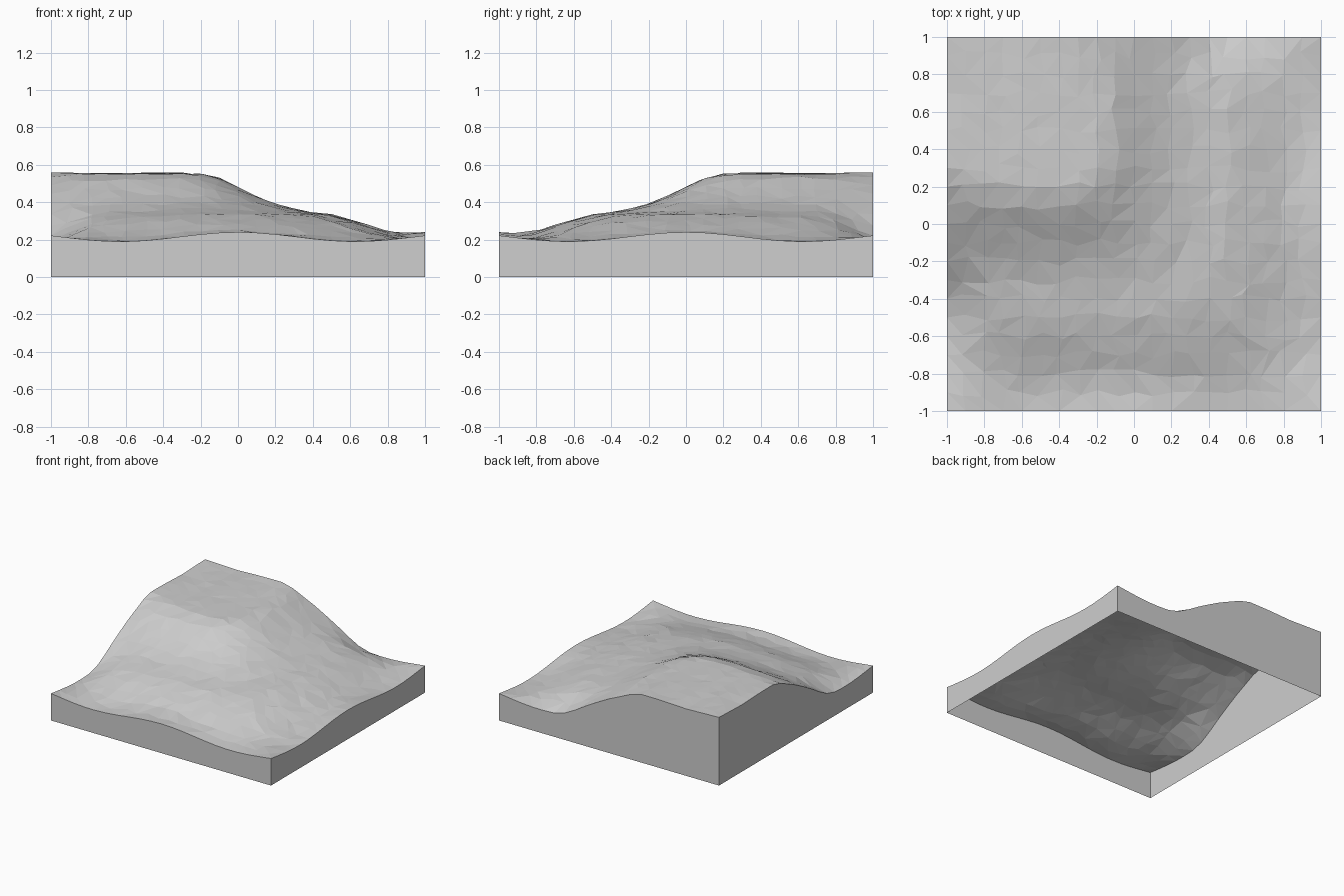
import bpy, bmesh, math, random

random.seed(4)
cube = bpy.data.objects.get("Cube")
if cube:
    bpy.data.objects.remove(cube, do_unlink=True)

CELLS = 20
BORDER_REACH = 0.14

# Height against distance: from the plateau rim, and along the two high borders
HILLSIDE = [(0, 0.56), (0.17, 0.48), (0.35, 0.405), (0.55, 0.36), (0.75, 0.345),
            (0.95, 0.3), (1.15, 0.24), (1.35, 0.205), (4, 0.2)]
HIGH_BORDER = [(0, 0.56), (0.3, 0.55), (0.55, 0.56), (0.7, 0.56), (0.8, 0.535),
               (1, 0.445), (1.17, 0.355), (1.3, 0.275), (1.38, 0.23), (1.46, 0.198)]

stone = bpy.data.materials.new("stone_grey")
stone.use_nodes = True
colour = (0.62, 0.62, 0.62, 1)
stone.diffuse_color = colour
shader = next(n for n in stone.node_tree.nodes if n.type == "BSDF_PRINCIPLED")
shader.inputs["Base Color"].default_value = colour


def lookup(profile, s):
    """Straight-line interpolation along a profile."""
    for (a, low), (b, high) in zip(profile, profile[1:]):
        if s <= b:
            return low + (high - low) * (s - a) / (b - a)
    return profile[-1][1]


def low_border(t):
    return 0.215 + 0.025 * math.cos(5 * t)


def high_border(s):
    return lookup(HIGH_BORDER, s) if s < HIGH_BORDER[-1][0] else low_border(s - 1)


def hillside(x, y):
    """Rounded plateau in the back corner with a ridge down the diagonal."""
    across, along = max(x + 0.5, 0), max(0.5 - y, 0)
    distance = max((across ** 3 + along ** 3) ** (1 / 3) - 0.36, 0)
    return lookup(HILLSIDE, distance * (1 + 0.2 * abs(x + y)))


def height(x, y):
    """Hillside blended into the four border profiles."""
    borders = [(1 - x, low_border(y)), (1 + y, low_border(x)),
               (1 + x, high_border(1 - y)), (1 - y, high_border(1 + x))]
    total, weights = hillside(x, y), 1
    for distance, z in borders:
        w = (BORDER_REACH / max(distance, 0.0001)) ** 2
        total += w * z
        weights += w
    return total / weights


# Terrain surface: irregular triangles with flat faces
bm = bmesh.new()
bmesh.ops.create_grid(bm, x_segments=CELLS, y_segments=CELLS, size=1)
for v in bm.verts:
    inside = not v.is_boundary
    if inside:
        v.co.x += random.uniform(-0.025, 0.025)
        v.co.y += random.uniform(-0.025, 0.025)
    v.co.z = height(v.co.x, v.co.y)
    if inside:
        v.co.z += random.uniform(-0.003, 0.003)
for face in list(bm.faces):
    corners = list(face.verts)
    start = random.randint(0, 1)
    bmesh.utils.face_split(face, corners[start], corners[start + 2])

# Side walls dropped from the border, open underneath
border = [e for e in bm.edges if e.is_boundary]
walls = bmesh.ops.extrude_edge_only(bm, edges=border)
for part in walls["geom"]:
    if isinstance(part, bmesh.types.BMVert):
        part.co.z = 0
bmesh.ops.recalc_face_normals(bm, faces=bm.faces)
bm.normal_update()
if sum(f.normal.z for f in bm.faces) < 0:
    bmesh.ops.reverse_faces(bm, faces=bm.faces)

mesh = bpy.data.meshes.new("terrain_tile")
bm.to_mesh(mesh)
bm.free()
mesh.materials.append(stone)
tile = bpy.data.objects.new("terrain_tile", mesh)
bpy.context.collection.objects.link(tile)
